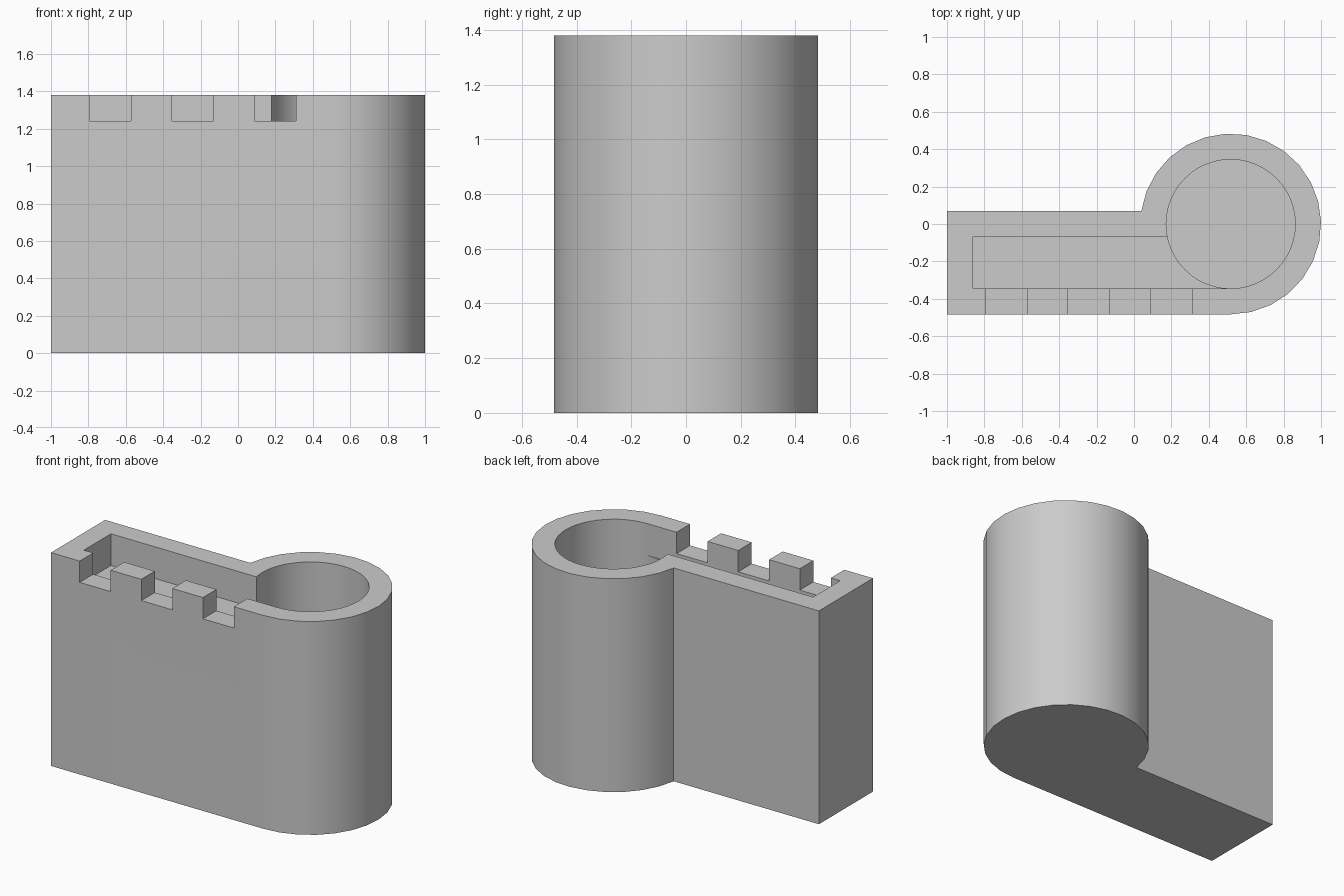
import bpy
from math import sin, cos, pi, asin

if "Cube" in bpy.data.objects:
    bpy.data.objects.remove(bpy.data.objects["Cube"])

CX, R_OUT, R_IN = 0.517, 0.483, 0.345   # round cup centre and radii
HEIGHT, WALL = 1.38, 0.138
ARM_BACK = 0.07                         # back face of the flat arm
SLOT_FLOOR = 1.175


def prism(name, profile, z0, z1):
    """Extrude a counter-clockwise xy profile between two heights."""
    n = len(profile)
    verts = [(x, y, z) for z in (z0, z1) for x, y in profile]
    faces = [tuple(range(n - 1, -1, -1)), tuple(range(n, 2 * n))]
    faces += [(i, (i + 1) % n, n + (i + 1) % n, n + i) for i in range(n)]
    mesh = bpy.data.meshes.new(name)
    mesh.from_pydata(verts, [], faces)
    obj = bpy.data.objects.new(name, mesh)
    bpy.context.collection.objects.link(obj)
    return obj


def arc(radius, start, end, steps):
    return [(CX + radius * cos(start + (end - start) * i / steps),
             radius * sin(start + (end - start) * i / steps))
            for i in range(steps + 1)]


def rect(x0, x1, y0, y1):
    return [(x0, y0), (x1, y0), (x1, y1), (x0, y1)]


def cut(target, cutter):
    cutter.hide_render = True
    mod = target.modifiers.new(cutter.name, 'BOOLEAN')
    mod.operation = 'DIFFERENCE'
    mod.solver = 'EXACT'
    mod.object = cutter
    bpy.context.view_layer.objects.active = target
    bpy.ops.object.modifier_apply(modifier=mod.name)
    bpy.data.objects.remove(cutter)


# Holder body: round cup with a flat arm tangent to its front
outline = [(-1, ARM_BACK), (-1, -R_OUT)]
outline += arc(R_OUT, -pi / 2, pi - asin(ARM_BACK / R_OUT), 20)
holder = prism("holder_body", outline, 0, HEIGHT)

# Deep round pocket
cut(holder, prism("pocket_cutter", arc(R_IN, -pi / 2, 3 * pi / 2, 48)[:-1], WALL, HEIGHT + 0.2))

# Shallow slot along the arm, opening into the pocket
cut(holder, prism("slot_cutter", rect(-1 + WALL, 0.51, -R_IN, ARM_BACK - WALL), SLOT_FLOOR, HEIGHT + 0.2))

# Three notches through the front wall
for i in range(3):
    x = -0.795 + 0.441 * i
    cut(holder, prism("notch_cutter", rect(x, x + 0.222, -0.6, -0.3), HEIGHT - WALL, HEIGHT + 0.2))

# Smooth curved walls, crisp rims
bpy.ops.object.select_all(action='DESELECT')
holder.select_set(True)
bpy.context.view_layer.objects.active = holder
bpy.ops.object.shade_smooth_by_angle(angle=pi / 6)
